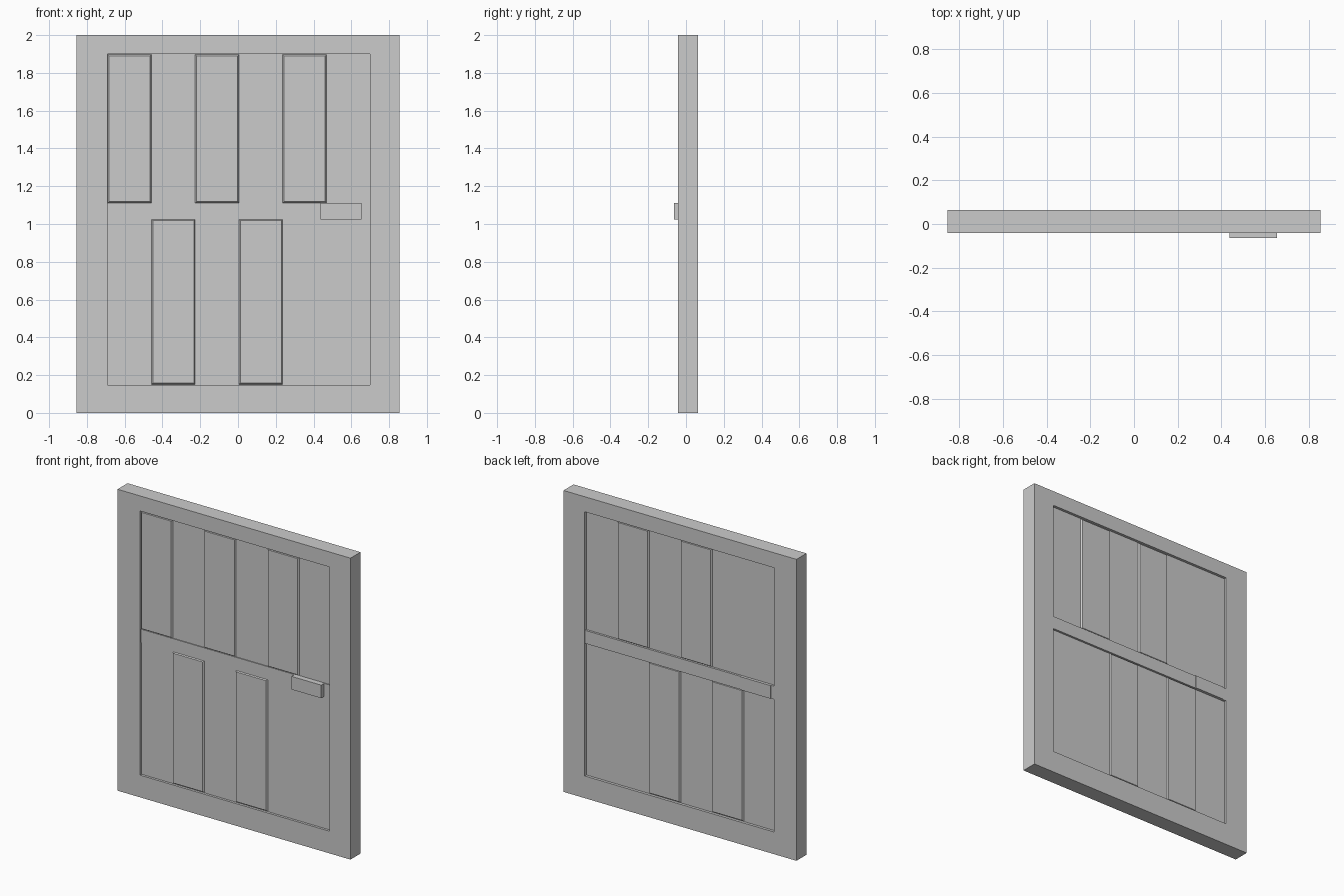
import bpy, bmesh

if "Cube" in bpy.data.objects:
    bpy.data.objects.remove(bpy.data.objects["Cube"])

FRONT, BACK = -0.042, 0.063          # frame faces
L, R, B, T = -0.69, 0.70, 0.147, 1.90  # opening
RAIL_B, RAIL_T = 1.025, 1.112
SLAB_F, SLAB_B = -0.026, 0.045
COL = (R - L) / 6


def finish(bm, name):
    bmesh.ops.recalc_face_normals(bm, faces=bm.faces)
    me = bpy.data.meshes.new(name)
    bm.to_mesh(me)
    bm.free()
    ob = bpy.data.objects.new(name, me)
    bpy.context.collection.objects.link(ob)
    return ob


def cube(x0, x1, y0, y1, z0, z1):
    bm = bmesh.new()
    bmesh.ops.create_cube(bm, size=1)
    for v in bm.verts:
        v.co = (x0 if v.co.x < 0 else x1,
                y0 if v.co.y < 0 else y1,
                z0 if v.co.z < 0 else z1)
    return bm


def box(name, *dims):
    return finish(cube(*dims), name)


def raised_panel(name, col, z0, z1, both=True):
    # block with a chamfered raised field on the front (and back)
    x0 = L + col * COL
    bm = cube(x0, x0 + COL, SLAB_F, SLAB_B if both else 0.03, z0, z1)
    bm.normal_update()
    faces = [f for f in bm.faces if f.normal.y < -0.9 or (both and f.normal.y > 0.9)]
    bmesh.ops.inset_individual(bm, faces=faces, thickness=0.01, depth=0.01)
    finish(bm, name)


# outer frame: rectangular ring
bm = bmesh.new()
loops = []
for y in (FRONT, BACK):
    for x0, x1, z0, z1 in ((-0.855, 0.855, 0, 2), (L, R, B, T)):
        loops.append([bm.verts.new(p) for p in
                      ((x0, y, z0), (x1, y, z0), (x1, y, z1), (x0, y, z1))])
fo, fi, bo, bi = loops
for a, b in ((fo, fi), (fi, bi), (bi, bo), (bo, fo)):
    for i in range(4):
        j = (i + 1) % 4
        bm.faces.new((a[i], a[j], b[j], b[i]))
finish(bm, "door_frame")

# recessed centre slab and middle rail
box("door_slab", L, R, SLAB_F, SLAB_B, B, T)
box("middle_rail", L, R, SLAB_F - 0.006, BACK - 0.004, RAIL_B, RAIL_T)

# raised panels, staggered above and below the rail
for c in (0, 2, 4):
    raised_panel(f"upper_panel_{c}", c, RAIL_T, T - 0.003, both=c > 0)
for c in (1, 3):
    raised_panel(f"lower_panel_{c}", c, B + 0.003, RAIL_B)

# handle plates
box("front_handle", 0.437, 0.655, -0.063, SLAB_F, RAIL_B, RAIL_T)
box("back_handle", -0.665, -0.445, SLAB_B, BACK + 0.001, RAIL_B, RAIL_T)
